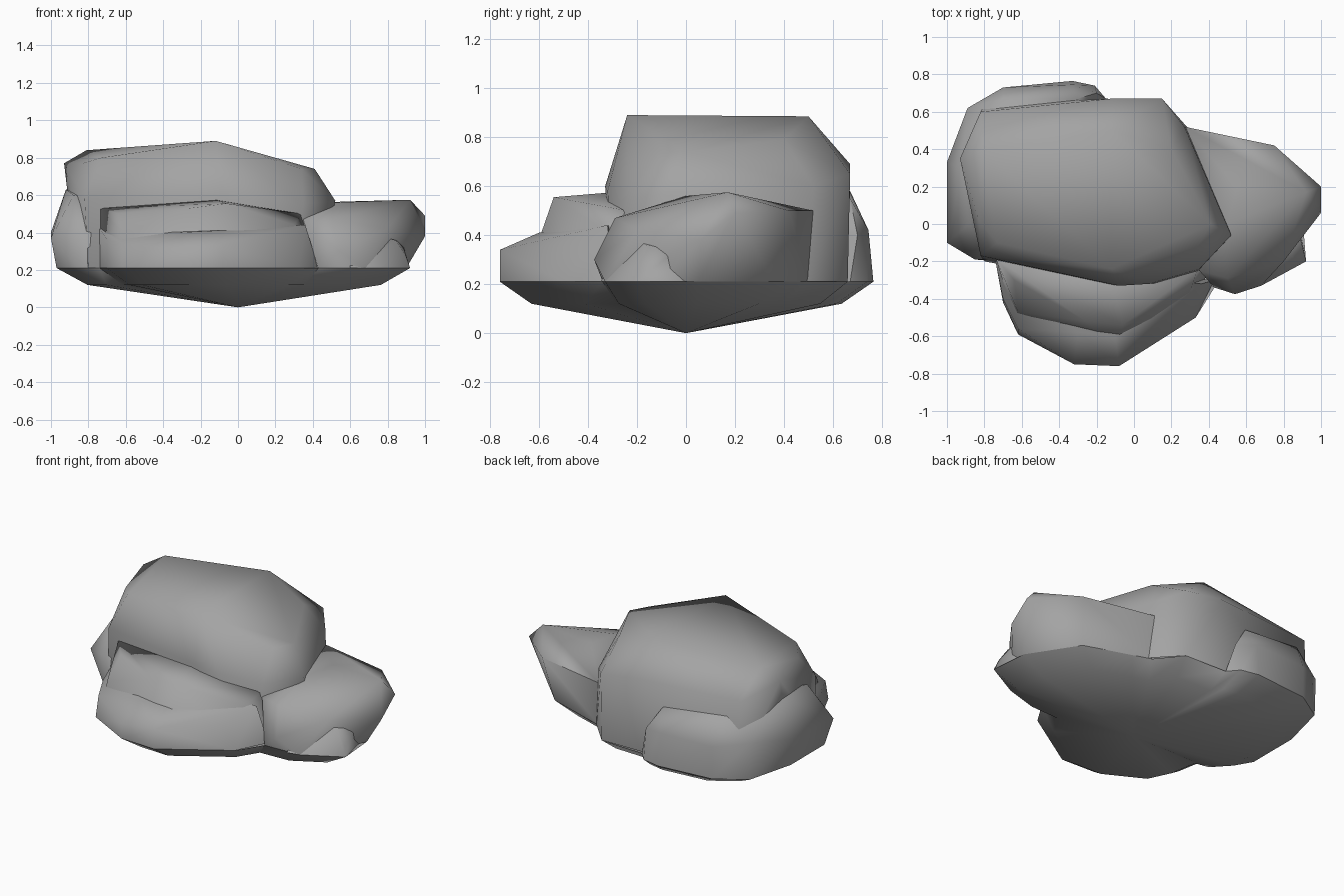
import bpy
import bmesh
from math import radians
from mathutils import Vector

default_cube = bpy.data.objects.get("Cube")
if default_cube:
    bpy.data.objects.remove(default_cube, do_unlink=True)

GROUND = 0.21  # height where boulders meet the buried underside

# Single stone colour
stone = bpy.data.materials.new("grey_stone")
stone.use_nodes = True
stone.diffuse_color = (0.37, 0.37, 0.37, 1)
shader = next(n for n in stone.node_tree.nodes if n.type == "BSDF_PRINCIPLED")
shader.inputs["Base Color"].default_value = stone.diffuse_color
shader.inputs["Roughness"].default_value = 0.9


def finish(name, bm, angle):
    """Turn a bmesh into a named stone object with smooth shading."""
    bmesh.ops.recalc_face_normals(bm, faces=bm.faces[:])
    mesh = bpy.data.meshes.new(name)
    bm.to_mesh(mesh)
    bm.free()
    mesh.materials.append(stone)
    obj = bpy.data.objects.new(name, mesh)
    bpy.context.collection.objects.link(obj)
    bpy.ops.object.select_all(action="DESELECT")
    obj.select_set(True)
    bpy.context.view_layer.objects.active = obj
    bpy.ops.object.shade_smooth_by_angle(angle=radians(angle))
    return obj


def boulder(name, base, corners):
    """Wrap a faceted hull around a ground outline and its upper corners."""
    bm = bmesh.new()
    for x, y in base:
        bm.verts.new((x, y, GROUND))
    for corner in corners:
        bm.verts.new(corner)
    result = bmesh.ops.convex_hull(bm, input=bm.verts[:])
    spare = set(result["geom_interior"]) | set(result["geom_unused"])
    loose = [v for v in spare if isinstance(v, bmesh.types.BMVert)]
    bmesh.ops.delete(bm, geom=loose, context="VERTS")
    # The flat bottom is hidden by the underside
    bottom = [f for f in bm.faces
              if all(abs(v.co.z - GROUND) < 0.001 for v in f.verts)]
    bmesh.ops.delete(bm, geom=bottom, context="FACES_ONLY")
    return finish(name, bm, 70)


def underside(name, outline, middle_scale, middle_z):
    """Shallow inverted cone that follows the whole footprint."""
    bm = bmesh.new()
    rim = [bm.verts.new((x, y, GROUND)) for x, y in outline]
    middle = [bm.verts.new((x * middle_scale, y * middle_scale, middle_z))
              for x, y in outline]
    tip = bm.verts.new(Vector((0, 0, 0)))
    for i in range(len(rim)):
        j = (i + 1) % len(rim)
        bm.faces.new((rim[i], rim[j], middle[j], middle[i]))
        bm.faces.new((middle[i], middle[j], tip))
    return finish(name, bm, 40)


# Tall central boulder with a gently ridged top
boulder(
    "main_boulder",
    [(-.8, -.2), (.3, -.3), (.45, .1), (.3, .5), (.15, .66), (-.8, .64)],
    [(-.12, -.24, .89), (-.12, .5, .885), (.2, .4, .79), (.41, 0, .74),
     (.34, -.12, .74), (-.73, -.1, .8), (-.81, .4, .84), (-.93, .35, .77),
     (-.83, .02, .77), (-.08, -.33, .6), (.08, -.32, .58),
     (.35, -.24, .55), (.52, -.06, .57), (.27, .52, .6), (.15, .67, .65),
     (-.12, .67, .69), (-.82, .6, .7), (-.91, .3, .6), (-.82, -.17, .58)])

# Low outer ledge at the front
boulder(
    "front_ledge",
    [(-.74, -.2), (-.7, -.42), (-.62, -.59), (-.32, -.75), (-.08, -.76),
     (.33, -.5), (.43, -.3)],
    [(-.32, -.75, .31), (-.08, -.76, .34), (-.1, -.6, .41),
     (-.3, -.58, .4), (-.62, -.56, .34), (-.7, -.4, .36),
     (-.74, -.2, .42), (.25, -.5, .36), (.36, -.32, .44)])

# Upper shoulder that leans against the central boulder
boulder(
    "front_shoulder",
    [(-.74, -.18), (-.64, -.5), (-.1, -.66), (.3, -.46), (.4, -.25)],
    [(-.12, -.3, .575), (-.26, -.52, .53), (-.06, -.54, .555),
     (-.64, -.3, .5), (-.74, -.18, .53), (-.62, -.47, .4),
     (.3, -.36, .44), (.34, -.24, .5)])

# Side boulder on the +x end
boulder(
    "side_boulder",
    [(.43, -.34), (.68, -.33), (.84, -.12), (.9, .05), (.7, .36),
     (.4, .46), (.28, .5)],
    [(.54, -.375, .3), (1, .06, .38), (1, .2, .49), (.75, .42, .5),
     (.46, .455, .5), (.27, .52, .5), (.92, .17, .575), (.55, .2, .565),
     (.5, -.29, .47), (.35, -.25, .47), (.8, -.2, .42), (.5, 0, .56)])

# Small toe at the foot of the side boulder
boulder(
    "side_toe",
    [(.6, -.35), (.68, -.33), (.92, -.2), (.88, 0), (.6, 0)],
    [(.9, -.18, .27), (.84, -.17, .36), (.6, -.2, .42), (.88, -.04, .34)])

# Broad boulder wrapping the back and the -x end
boulder(
    "back_boulder",
    [(-.97, -.05), (-.97, .3), (-.89, .61), (-.7, .73), (-.33, .765),
     (-.21, .74), (-.15, .67), (-.85, -.18), (-.7, -.2)],
    [(-1, .33, .4), (-1, -.1, .37), (-.85, -.19, .4), (-.74, -.19, .4),
     (-.89, .62, .45), (-.7, .73, .42), (-.33, .745, .42),
     (-.2, .7, .4), (-.7, .67, .58), (-.3, .67, .55), (-.92, .3, .63),
     (-.88, 0, .6)])

# Buried underside joining all the boulders
underside(
    "buried_underside",
    [(-.97, .3), (-.89, .61), (-.7, .73), (-.33, .765), (-.21, .74),
     (-.15, .67), (.15, .66), (.28, .5), (.4, .46), (.7, .36), (.9, .05),
     (.92, -.2), (.68, -.33), (.43, -.34), (.33, -.5), (-.08, -.76),
     (-.32, -.75), (-.62, -.59), (-.7, -.42), (-.74, -.2), (-.85, -.18),
     (-.97, -.05)],
    0.83, 0.12)
